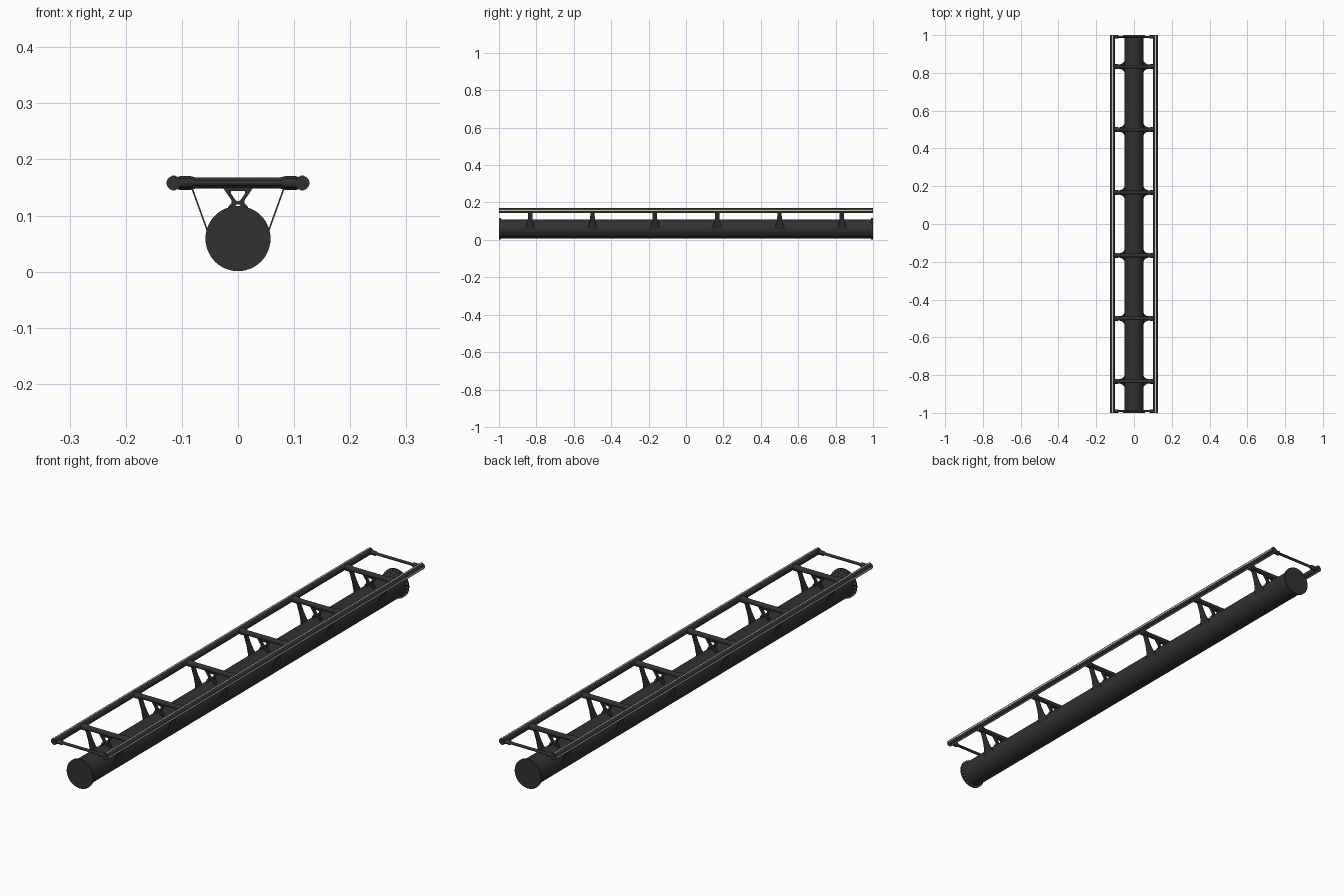
import bpy, bmesh, math
from mathutils import Vector, Matrix

cube = bpy.data.objects.get("Cube")
if cube:
    bpy.data.objects.remove(cube)


def material(name, rgb):
    m = bpy.data.materials.new(name)
    m.use_nodes = True
    m.diffuse_color = (*rgb, 1)
    m.node_tree.nodes["Principled BSDF"].inputs["Base Color"].default_value = (*rgb, 1)
    return m


STEEL = material("dark_steel", (0.031, 0.031, 0.031))
WORN = material("worn_rail", (0.62, 0.55, 0.44))
BOLT = material("pale_bolt", (0.7, 0.7, 0.68))


def finish(name, bm, mat=STEEL, smooth=True):
    bmesh.ops.recalc_face_normals(bm, faces=bm.faces)
    me = bpy.data.meshes.new(name)
    bm.to_mesh(me)
    bm.free()
    me.materials.append(mat)
    ob = bpy.data.objects.new(name, me)
    bpy.context.collection.objects.link(ob)
    if smooth:
        bpy.ops.object.select_all(action='DESELECT')
        ob.select_set(True)
        bpy.context.view_layer.objects.active = ob
        bpy.ops.object.shade_smooth_by_angle(angle=math.radians(40))
    return ob


def lathe(name, axis, centre, stations, sides=24):
    """Capped round body along X or Y from (position, radius) stations."""
    bm = bmesh.new()
    rings = []
    for pos, r in stations:
        ring = []
        for i in range(sides):
            a = math.tau * i / sides
            u, v = r * math.cos(a), r * math.sin(a)
            p = (pos, u, v) if axis == 'X' else (u, pos, v)
            ring.append(bm.verts.new(Vector(p) + Vector(centre)))
        rings.append(ring)
    for a, b in zip(rings, rings[1:]):
        for i in range(sides):
            j = (i + 1) % sides
            bm.faces.new((a[i], a[j], b[j], b[i]))
    bm.faces.new(rings[0])
    bm.faces.new(rings[-1])
    return finish(name, bm)


def prism(name, points, offset):
    """Polygon extruded along an offset vector."""
    bm = bmesh.new()
    face = bm.faces.new([bm.verts.new(p) for p in points])
    new = bmesh.ops.extrude_face_region(bm, geom=[face])["geom"]
    bmesh.ops.translate(bm, vec=offset, verts=[v for v in new if isinstance(v, bmesh.types.BMVert)])
    return finish(name, bm, smooth=False)


def box(name, centre, size, mat):
    bm = bmesh.new()
    bmesh.ops.create_cube(bm, size=1, matrix=Matrix.Translation(centre) @ Matrix.Diagonal((*size, 1)))
    return finish(name, bm, mat, False)


SPINE_Z, SPINE_R, FLANGE_R = 0.059, 0.051, 0.058
RAIL_X, RAIL_Z, RAIL_R = 0.1145, 0.158, 0.0128
STRIP_W, STRIP_T = 0.0056, 0.001
SIDES = ((1, "left"), (-1, "right"))

# Spine tube with bolted end flanges
lathe("spine_tube", 'Y', (0, 0, SPINE_Z), [(-0.995, SPINE_R), (0.995, SPINE_R)], 48)
for s, end in ((-1, "front"), (1, "back")):
    lathe(end + "_flange", 'Y', (0, 0, SPINE_Z), [(s * 0.993, FLANGE_R), (s, FLANGE_R)], 48)
    bm = bmesh.new()
    for i in range(24):
        a = math.tau * i / 24
        place = Matrix.Translation((0.0547 * math.cos(a), s * 0.9915, SPINE_Z + 0.0547 * math.sin(a)))
        bmesh.ops.create_cone(bm, cap_ends=True, segments=6, radius1=0.0024, radius2=0.0024,
                              depth=0.004, matrix=place @ Matrix.Rotation(math.pi / 2, 4, 'X'))
    finish(end + "_flange_bolts", bm, BOLT, False)

# Rails with worn running strips on top, outside and underneath
for s, side in SIDES:
    lathe(side + "_rail", 'Y', (s * RAIL_X, 0, RAIL_Z), [(-1, RAIL_R), (1, RAIL_R)])
    for k, place in ((1, "top"), (-1, "bottom")):
        box(f"{side}_rail_{place}_strip", (s * RAIL_X, 0, RAIL_Z + k * RAIL_R),
            (STRIP_W, 1.999, STRIP_T), WORN)
    box(side + "_rail_side_strip", (s * (RAIL_X + RAIL_R), 0, RAIL_Z), (STRIP_T, 1.999, STRIP_W), WORN)

# Cross ties, each with two flared legs and a central saddle bracket
HALF_TIE = [(0.0, 0.0095), (0.074, 0.0095), (0.086, 0.0127), (0.102, 0.0127), (0.107, 0.011)]
TIE = [(-x, r) for x, r in reversed(HALF_TIE[1:])] + HALF_TIE
LEG = [(0.0, 0.031), (0.15, 0.024), (0.35, 0.017), (0.6, 0.0125), (1.0, 0.011)]
SADDLE = [(0, 0.150), (0.027, 0.150), (0.019, 0.138), (0.012, 0.128), (0.012, 0.122),
          (0.018, 0.115), (0.021, 0.102), (0.010, 0.107), (0.007, 0.116), (0, 0.121),
          (0, 0.125), (0.004, 0.127), (0.013, 0.140), (0.012, 0.144), (0, 0.144)]
for n in range(6):
    y = (n - 2.5) / 3
    lathe("cross_tie", 'X', (0, y, RAIL_Z), TIE)
    for s, side in SIDES:
        foot, head = Vector((s * 0.0495, y, 0.055)), Vector((s * 0.0845, y, 0.152))
        edge = [foot.lerp(head, t) + Vector((0, w, 0)) for t, w in LEG]
        edge += [foot.lerp(head, t) - Vector((0, w, 0)) for t, w in reversed(LEG)]
        prism(side + "_tie_leg", edge, Vector((s * -0.0025, 0, 0.001)))
        prism(side + "_saddle_bracket", [(s * x, y - 0.006, z) for x, z in SADDLE], Vector((0, 0.012, 0)))

# Slim end ties with thick sockets at the rails
HALF_END = [(0.0, 0.0055), (0.078, 0.0055), (0.084, 0.009), (0.106, 0.009)]
END_TIE = [(-x, r) for x, r in reversed(HALF_END[1:])] + HALF_END
for s, end in ((-1, "front"), (1, "back")):
    lathe(end + "_end_tie", 'X', (0, s * 0.9905, RAIL_Z), END_TIE, 16)
